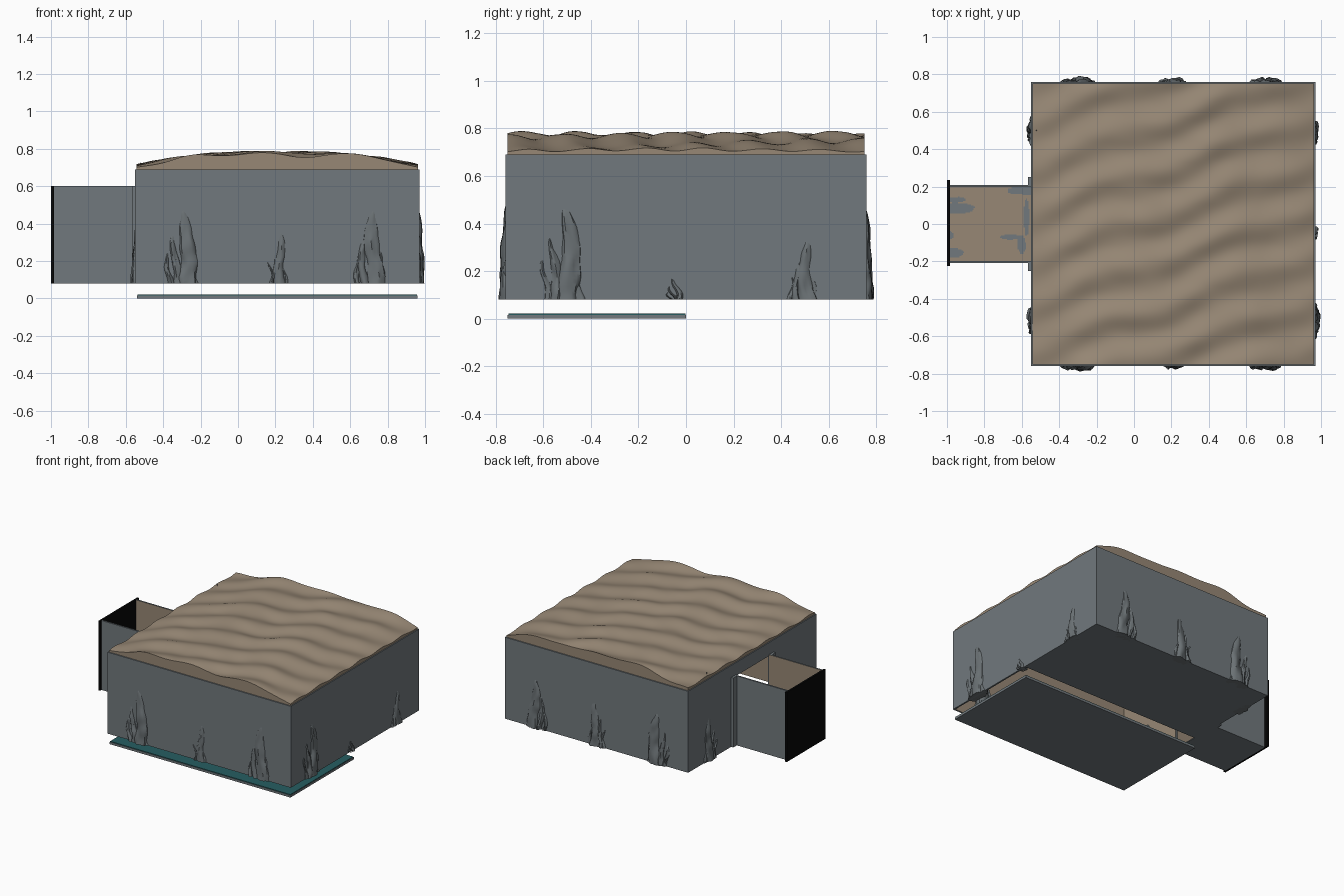
import bpy, bmesh, math
from mathutils import Vector, noise

if "Cube" in bpy.data.objects:
    bpy.data.objects.remove(bpy.data.objects["Cube"])


def material(name, rgb):
    m = bpy.data.materials.new(name)
    m.diffuse_color = (*rgb, 1)
    m.use_nodes = True
    m.node_tree.nodes["Principled BSDF"].inputs["Base Color"].default_value = m.diffuse_color
    return m


GREY = material("stone_grey", (0.165, 0.19, 0.205))
ROCK = material("rock_grey", (0.145, 0.165, 0.175))
BROWN = material("earth_brown", (0.31, 0.245, 0.178))
TEAL = material("water_teal", (0.02, 0.11, 0.12))
BLACK = material("black", (0.002, 0.002, 0.002))


def finish(name, bm, mats, smooth=False):
    me = bpy.data.meshes.new(name)
    bm.normal_update()
    bm.to_mesh(me)
    bm.free()
    for m in mats:
        me.materials.append(m)
    ob = bpy.data.objects.new(name, me)
    bpy.context.collection.objects.link(ob)
    if smooth:
        bpy.ops.object.select_all(action='DESELECT')
        ob.select_set(True)
        bpy.context.view_layer.objects.active = ob
        bpy.ops.object.shade_smooth_by_angle(angle=math.radians(40))
    return ob


def box(name, lo, hi, mats, inner=None):
    """Box between two corners; faces along the inner direction get the second material."""
    bm = bmesh.new()
    bmesh.ops.create_cube(bm, size=1)
    lo, hi = Vector(lo), Vector(hi)
    for v in bm.verts:
        v.co = Vector([(lo[i] + hi[i]) / 2 + v.co[i] * (hi[i] - lo[i]) for i in range(3)])
    bm.normal_update()
    if inner:
        for f in bm.faces:
            if f.normal.dot(Vector(inner)) > 0.9:
                f.material_index = 1
    return finish(name, bm, mats)


X0, X1, Y, Z0, Z1, T = -0.55, 0.97, 0.76, 0.08, 0.69, 0.012
STONE = [GREY, BROWN]

# room walls, earth-coloured on the inside
box("front_wall", (X0, -Y, Z0), (X1, -Y + T, Z1), STONE, (0, 1, 0))
box("back_wall", (X0, Y - T, Z0), (X1, Y, Z1), STONE, (0, -1, 0))
box("right_wall", (X1 - T, -Y + T, Z0), (X1, Y - T, Z1), STONE, (-1, 0, 0))
for side, tag in ((-1, "front"), (1, "back")):
    a, b = sorted((side * 0.2, side * (Y - T)))
    box("left_wall_" + tag, (X0, a, Z0), (X0 + T, b, Z1), STONE, (1, 0, 0))
box("doorway_lintel", (X0, -0.2, 0.59), (X0 + T, 0.2, Z1), STONE, (1, 0, 0))

# raised rear floor, and the lower pool in front
box("room_floor", (X0 + T, 0, Z0), (X1 - T, Y - T, Z0 + 0.01), STONE, (0, 0, 1))
box("pool_bed", (-0.54, -0.75, 0), (0.96, 0, 0.016), [GREY])
box("pool_water", (-0.537, -0.747, 0.016), (0.957, -0.003, 0.021), [TEAL])

# passage: side walls, door posts and end plate
for side, tag in ((-1, "front"), (1, "back")):
    a, b = sorted((side * 0.197, side * 0.209))
    box("passage_wall_" + tag, (-0.985, a, Z0), (X0, b, 0.6), STONE, (0, -side, 0))
    a, b = sorted((side * 0.209, side * 0.25))
    box("door_post_" + tag, (-0.568, a, Z0), (X0, b, 0.6), [GREY])
box("passage_end", (-1.0, -0.225, Z0), (-0.985, 0.235, 0.6), [BLACK])

# passage floor with bare stone patches: x, y, half length, half width
PATCHES = [(-0.95, 0.085, 0.10, 0.03), (-0.58, 0.18, 0.09, 0.025), (-0.665, -0.07, 0.05, 0.014),
           (-0.97, -0.155, 0.06, 0.025), (-0.6, -0.11, 0.022, 0.05), (-0.575, 0.03, 0.015, 0.10),
           (-0.95, 0.13, 0.05, 0.015), (-0.98, -0.06, 0.015, 0.02)]
box("passage_base", (-0.985, -0.2, Z0), (X0 + T, 0.2, Z0 + 0.006), [GREY])
bm = bmesh.new()
bmesh.ops.create_grid(bm, x_segments=70, y_segments=64, size=0.5)
for v in bm.verts:
    v.co = Vector((-0.762 + v.co.x * 0.446, v.co.y * 0.394, Z0 + 0.008))
for f in bm.faces:
    c = f.calc_center_median()
    wob = 0.35 * noise.noise(c * 25)
    f.material_index = 0 if any(((c.x - x) / a) ** 2 + ((c.y - y) / b) ** 2 < 1 + wob
                                for x, y, a, b in PATCHES) else 1
finish("passage_floor", bm, STONE)


# rippled arched roof with its outer edge dropped to the wall tops
def roof_height(x, y):
    u = (x - 0.21) / 0.755
    arch = 0.707 + 0.063 * (1 - abs(u) ** 2.4)
    fade = 0.5 + 0.5 * (1 - u ** 4)
    ripple = 0.011 * math.sin(25.5 * y - 8.5 * x + 0.7 * math.sin(9 * x) + 1.0)
    swell = 0.008 * math.sin(13.3 * x + 3 * y + 1.5)
    return arch + fade * (ripple + swell + 0.005 * noise.noise(Vector((x * 6, y * 9, 0))))


bm = bmesh.new()
bmesh.ops.create_grid(bm, x_segments=90, y_segments=110, size=0.5)
for v in bm.verts:
    x, y = 0.21 + v.co.x * 1.505, v.co.y * 1.503
    v.co = Vector((x, y, roof_height(x, y)))
rim = [e for e in bm.edges if e.is_boundary]
skirt = bmesh.ops.extrude_edge_only(bm, edges=rim)["geom"]
for g in skirt:
    if isinstance(g, bmesh.types.BMVert):
        g.co.z = 0.68
bmesh.ops.recalc_face_normals(bm, faces=bm.faces)
finish("roof", bm, [BROWN], smooth=True)


# rocky columns that push through the walls
def column(bm, x, y, height, radius, depth, along_y, seed):
    rows, n = 22, 20
    rings = []
    for i in range(rows + 1):
        t = i / rows
        taper = (1.15 - 0.5 * t) * math.sqrt(max(0.0, 1 - t ** 7)) + 0.02
        ring = []
        for k in range(n):
            a = 2 * math.pi * k / n
            p = Vector((math.cos(a) * 1.6, math.sin(a) * 1.6, t * height * 11 + seed * 7.3))
            r = taper * (1 + 0.32 * noise.noise(p))
            along = r * radius * math.cos(a) + 0.012 * math.sin(t * 5 + seed) - 0.012 * t
            across = r * depth * math.sin(a)
            if along_y:
                along, across = across, along
            ring.append(bm.verts.new((x + along, y + across, Z0 + t * (height - Z0))))
        rings.append(ring)
    for lo, hi in zip(rings, rings[1:]):
        for k in range(n):
            j = (k + 1) % n
            bm.faces.new((lo[k], lo[j], hi[j], hi[k]))
    bm.faces.new(rings[0][::-1])
    bm.faces.new(rings[-1])
    bmesh.ops.recalc_face_normals(bm, faces=bm.faces)


# wall, position along it, height, size
ROCKS = [("front", -0.27, 0.49, 1), ("front", 0.23, 0.37, 0.55), ("front", 0.73, 0.49, 0.9),
         ("back", -0.27, 0.47, 1), ("back", 0.23, 0.42, 0.8), ("back", 0.73, 0.46, 0.9),
         ("right", -0.49, 0.48, 1), ("right", 0.51, 0.34, 0.65), ("right", -0.035, 0.18, 0.3),
         ("left", 0.52, 0.42, 0.8), ("left", -0.49, 0.40, 0.8)]
INSET = 0.014
for i, (wall, pos, h, s) in enumerate(ROCKS):
    along_y = wall in ("left", "right")
    bm = bmesh.new()
    # main column, then lower broken shoulders beside it
    for k, (off, hh, rr) in enumerate(((0, 1, 0.05), (-0.06, 0.68, 0.024), (-0.095, 0.45, 0.016),
                                       (0.035, 0.5, 0.02))):
        p = pos + off * s
        at = {"front": (p, -Y + INSET), "back": (p, Y - INSET),
              "right": (X1 - INSET, p), "left": (X0 + INSET, p)}[wall]
        column(bm, *at, Z0 + (h - Z0) * hh, rr * s, (0.034 - 0.004 * k) * (0.6 + 0.4 * s),
               along_y, i * 4 + k)
    finish(f"wall_rock_{wall}_{i + 1}", bm, [ROCK], smooth=True)

# thin spire that breaks through at the roof edge
bm = bmesh.new()
column(bm, -0.522, 0.5, 0.73, 0.014, 0.012, True, 91)
finish("roof_edge_spire", bm, [ROCK], smooth=True)
